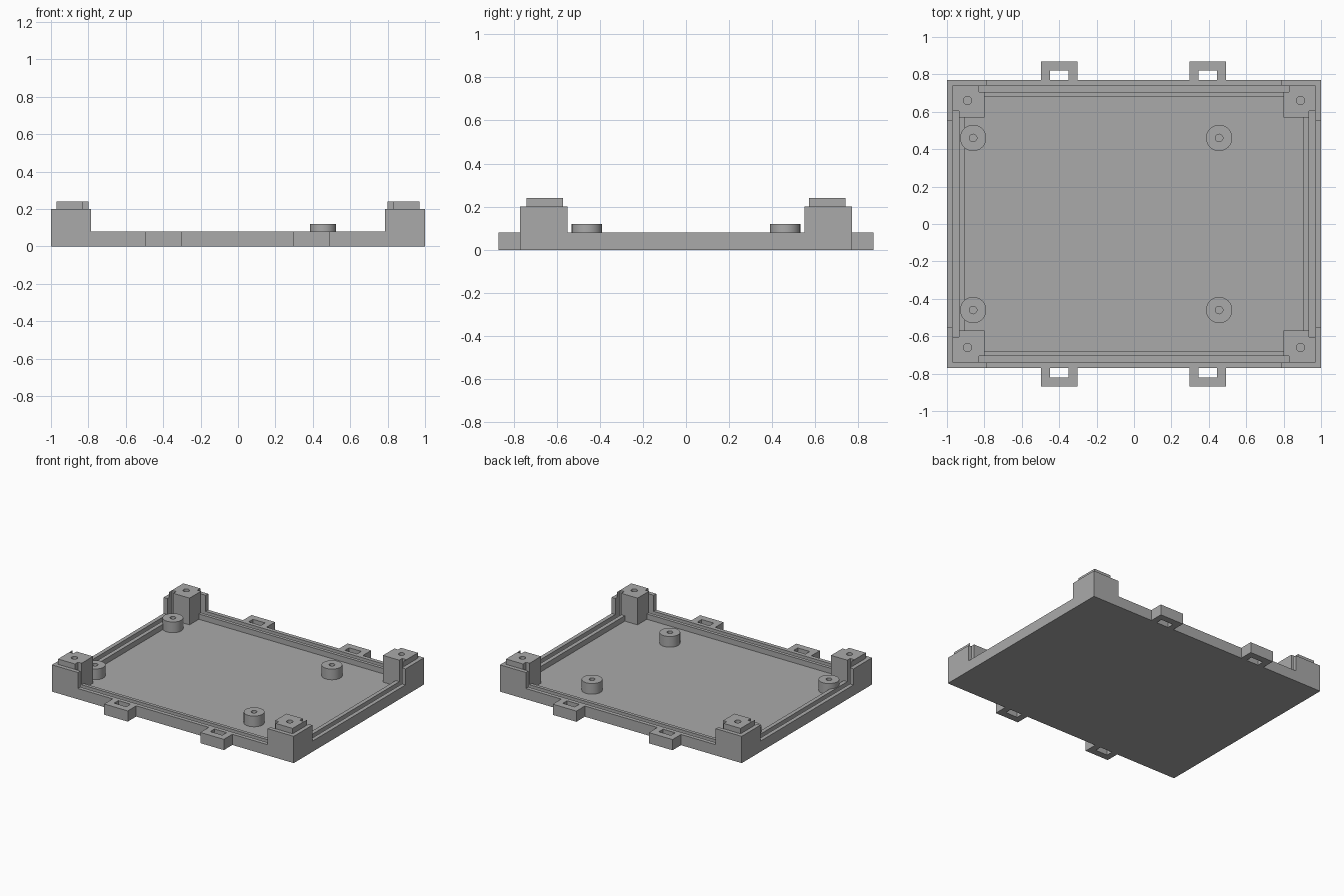
import bpy
import bmesh
from mathutils import Matrix, Vector

default = bpy.data.objects.get("Cube")
if default:
    bpy.data.objects.remove(default, do_unlink=True)

grey = bpy.data.materials.new("plain_grey")
grey.use_nodes = True
colour = (0.4, 0.4, 0.4, 1)
grey.diffuse_color = colour
grey.node_tree.nodes["Principled BSDF"].inputs["Base Color"].default_value = colour

W, D = 1.0, 0.77              # half width and half depth of the tray
RIM, FLOOR, GROOVE = 0.08, 0.04, 0.05
WALL, TOP = 0.2, 0.24         # corner wall and corner post heights
HIGH = 0.4                    # cutters reach above everything


def finish(name, bm):
    bmesh.ops.recalc_face_normals(bm, faces=bm.faces)
    mesh = bpy.data.meshes.new(name)
    bm.to_mesh(mesh)
    bm.free()
    mesh.materials.append(grey)
    obj = bpy.data.objects.new(name, mesh)
    bpy.context.scene.collection.objects.link(obj)
    return obj


def box(name, x0, x1, y0, y1, z0, z1):
    bm = bmesh.new()
    size = Vector((x1 - x0, y1 - y0, z1 - z0))
    mid = Vector((x0 + x1, y0 + y1, z0 + z1)) / 2
    bmesh.ops.create_cube(bm, size=1, matrix=Matrix.Translation(mid) @ Matrix.Diagonal(size).to_4x4())
    return finish(name, bm)


def cylinder(name, x, y, r, z0, z1, sides=32):
    bm = bmesh.new()
    bmesh.ops.create_cone(bm, cap_ends=True, segments=sides, radius1=r, radius2=r,
                          depth=z1 - z0, matrix=Matrix.Translation((x, y, (z0 + z1) / 2)))
    return finish(name, bm)


def select_only(obj):
    bpy.ops.object.select_all(action='DESELECT')
    obj.select_set(True)
    bpy.context.view_layer.objects.active = obj


def cut(target, cutter):
    cutter.hide_render = True
    select_only(target)
    mod = target.modifiers.new("cut", 'BOOLEAN')
    mod.operation = 'DIFFERENCE'
    mod.solver = 'EXACT'
    mod.object = cutter
    bpy.ops.object.modifier_apply(modifier=mod.name)
    bpy.data.objects.remove(cutter, do_unlink=True)


def cut_box(target, hx, hy, z):
    cut(target, box("cutter", -hx, hx, -hy, hy, z, HIGH))


# Tray: one block, carved down to a rim with four raised corners
tray = box("tray", -W, W, -D, D, 0, TOP)
cut_box(tray, 0.785, 2, RIM)
cut_box(tray, 2, 0.55, RIM)
# Corner posts stand inside thin corner walls
cut_box(tray, 0.80, 0.74, RIM)
cut_box(tray, 0.97, 0.57, RIM)
# Floor cavity, leaving the corner posts
cut_box(tray, 0.80, 0.68, FLOOR)
cut_box(tray, 0.905, 0.57, FLOOR)

for s in (-1, 1):
    # Corner walls stop below the post tops
    xs, ys = sorted((s * 0.97, s * 2)), sorted((s * 0.74, s * 2))
    cut(tray, box("cutter", *xs, -2, 2, WALL, HIGH))
    cut(tray, box("cutter", -2, 2, *ys, WALL, HIGH))
    # Rim grooves, notching the corner posts
    xs, ys = sorted((s * 0.935, s * 0.97)), sorted((s * 0.705, s * 0.74))
    cut(tray, box("cutter", *xs, -0.605, 0.605, GROOVE, HIGH))
    cut(tray, box("cutter", -0.83, 0.83, *ys, GROOVE, HIGH))
    # Screw holes in the corner posts
    for t in (-1, 1):
        cut(tray, cylinder("cutter", s * 0.89, t * 0.66, 0.022, FLOOR, HIGH))

# Round standoffs with screw holes
for x, side in ((-0.86, "right"), (0.455, "left")):
    for y, end in ((-0.46, "front"), (0.46, "back")):
        post = cylinder(f"standoff_{end}_{side}", x, y, 0.07, FLOOR, 0.12, 48)
        cut(post, cylinder("cutter", x, y, 0.02, FLOOR + 0.005, HIGH))
        select_only(post)
        bpy.ops.object.shade_smooth_by_angle()

# U-shaped strap loops on the front and back
for x, side in ((-0.4, "right"), (0.395, "left")):
    for s, end in ((-1, "front"), (1, "back")):
        half = [(0.05, D), (0.05, 0.82)]
        outer = [(0.0975, 0.87), (0.0975, D)]
        outline = half + [(-a, b) for a, b in reversed(half)]
        outline += [(-a, b) for a, b in reversed(outer)] + outer
        bm = bmesh.new()
        face = bm.faces.new([bm.verts.new((x + a, s * b, 0)) for a, b in outline])
        ext = bmesh.ops.extrude_face_region(bm, geom=[face], use_keep_orig=True)
        top = [v for v in ext["geom"] if isinstance(v, bmesh.types.BMVert)]
        bmesh.ops.translate(bm, verts=top, vec=(0, 0, RIM))
        finish(f"strap_loop_{end}_{side}", bm)
